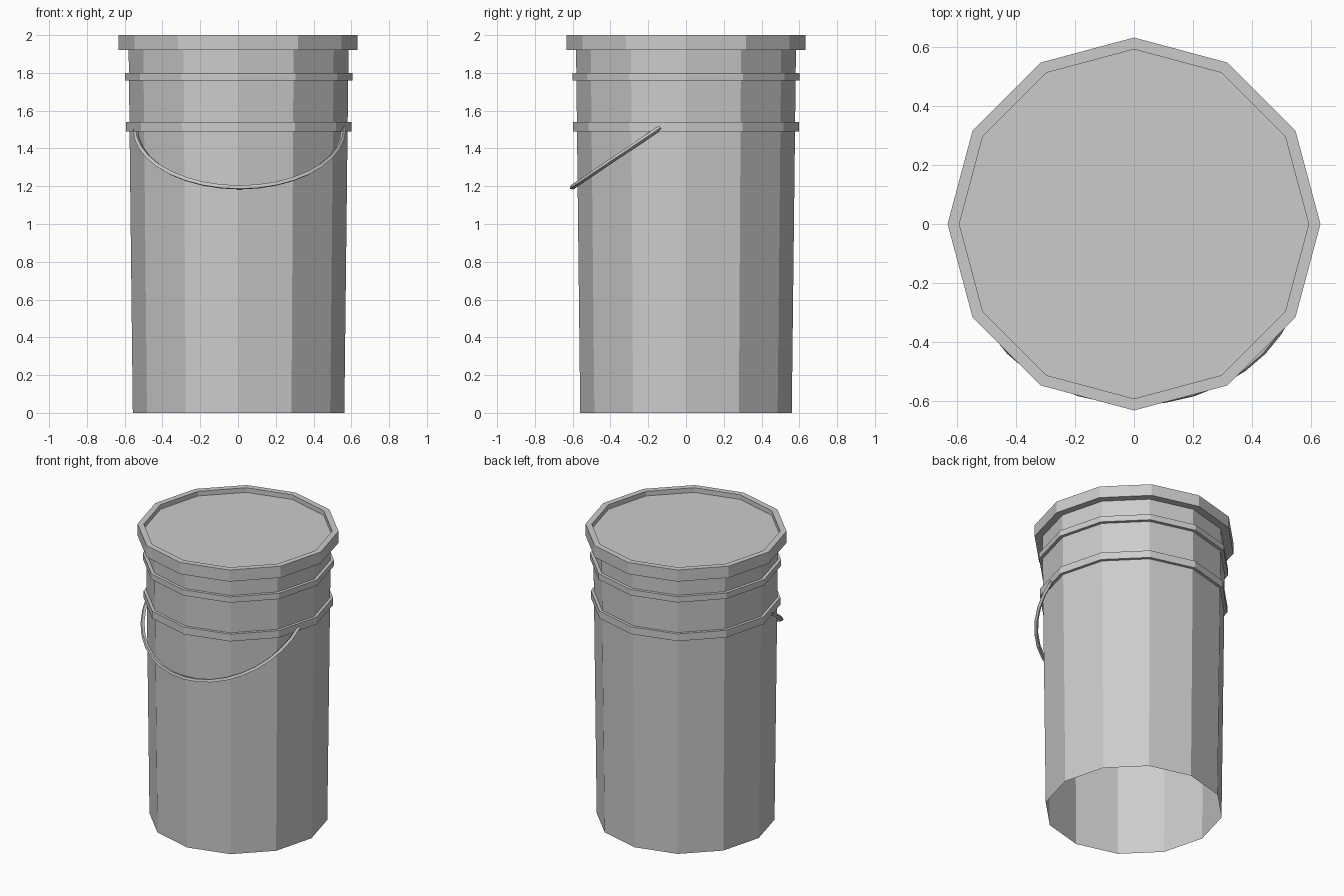
import bpy, bmesh
from math import sin, cos, pi
from mathutils import Vector

if "Cube" in bpy.data.objects:
    bpy.data.objects.remove(bpy.data.objects["Cube"])

SIDES = 12
CX = 0.003  # slight offset of the body


def finish(bm, name):
    bmesh.ops.recalc_face_normals(bm, faces=bm.faces[:])
    me = bpy.data.meshes.new(name)
    bm.to_mesh(me)
    bm.free()
    ob = bpy.data.objects.new(name, me)
    bpy.context.collection.objects.link(ob)
    return ob


def lathe(name, profile, cx=0.0, cap_end=False):
    """Revolve (radius, z) points into a faceted 12-sided surface."""
    bm = bmesh.new()
    rings = [[bm.verts.new((cx + r * cos(2 * pi * i / SIDES),
                            r * sin(2 * pi * i / SIDES), z))
              for i in range(SIDES)] for r, z in profile]
    for a, b in zip(rings, rings[1:]):
        for i in range(SIDES):
            j = (i + 1) % SIDES
            bm.faces.new((a[i], a[j], b[j], b[i]))
    if cap_end:
        bm.faces.new(rings[-1])
    return finish(bm, name)


def body_r(z):
    return 0.56 + 0.0115 * z


# Tapered bucket wall, open at the bottom, with two raised collars
def collar(z0, z1, r):
    return [(body_r(z0), z0), (r, z0), (r, z1), (body_r(z1), z1)]


lathe("bucket_body",
      [(0.56, 0)] + collar(1.49, 1.54, 0.597) + collar(1.76, 1.80, 0.602)
      + [(body_r(1.92), 1.92)], CX)

# Lid with a raised rim and a recessed top
lathe("lid", [(0.58, 1.92), (0.633, 1.92), (0.633, 2.0), (0.593, 2.0),
              (0.593, 1.968)], cap_end=True)

# Wire handle: a tilted half circle swept with a square section
pivot = Vector((0.008, -0.135, 1.51))
down = Vector((0, -0.452, -0.305)).normalized()
across = Vector((1, 0, 0))
normal = across.cross(down)
R, T, N = 0.565, 0.013, 18
bm = bmesh.new()
sections = []
for k in range(N + 1):
    a = -pi / 2 + pi * k / N
    radial = across * sin(a) + down * cos(a)
    c = pivot + radial * (R - 0.014 * (1 - cos(a)) + 0.0 )
    sections.append([bm.verts.new(c + (radial * cos(q) + normal * sin(q)) * T)
                     for q in (0, pi / 2, pi, 3 * pi / 2)])
for s, t in zip(sections, sections[1:]):
    for i in range(4):
        j = (i + 1) % 4
        bm.faces.new((s[i], s[j], t[j], t[i]))
bm.faces.new(sections[0])
bm.faces.new(sections[-1])
finish(bm, "handle")
